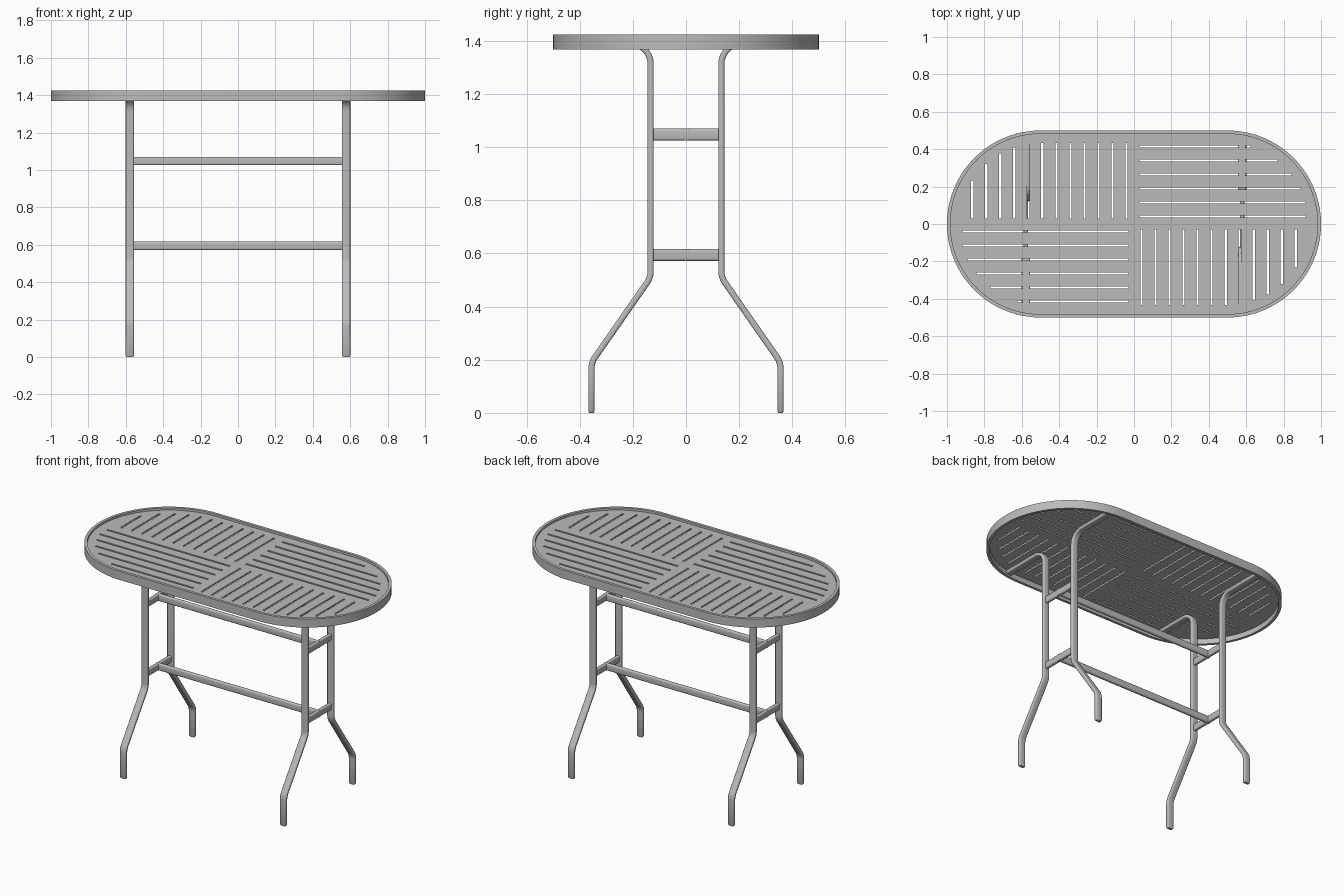
import bpy, bmesh
from math import pi, sin, cos, tan, sqrt
from mathutils import Vector

cube = bpy.data.objects.get("Cube")
if cube:
    bpy.data.objects.remove(cube, do_unlink=True)

grey = bpy.data.materials.new("grey_metal")
grey.use_nodes = True
grey.diffuse_color = (0.5, 0.5, 0.5, 1)
grey.node_tree.nodes["Principled BSDF"].inputs["Base Color"].default_value = (0.5, 0.5, 0.5, 1)


def finish(obj):
    """Clean the mesh, colour it and shade it smooth with sharp edges."""
    bm = bmesh.new()
    bm.from_mesh(obj.data)
    bmesh.ops.remove_doubles(bm, verts=bm.verts, dist=0.0001)
    bmesh.ops.recalc_face_normals(bm, faces=bm.faces)
    bm.to_mesh(obj.data)
    bm.free()
    obj.data.materials.clear()
    obj.data.materials.append(grey)
    bpy.ops.object.select_all(action='DESELECT')
    obj.select_set(True)
    bpy.context.view_layer.objects.active = obj
    bpy.ops.object.shade_smooth_by_angle(angle=pi / 5)


def plate(name, outlines, z0, z1):
    """Flat sheet: first outline is the edge, the others are holes."""
    curve = bpy.data.curves.new(name, 'CURVE')
    curve.dimensions = '2D'
    curve.fill_mode = 'BOTH'
    curve.extrude = (z1 - z0) / 2
    for pts in outlines:
        spline = curve.splines.new('POLY')
        spline.points.add(len(pts) - 1)
        for p, (x, y) in zip(spline.points, pts):
            p.co = (x, y, 0, 1)
        spline.use_cyclic_u = True
    helper = bpy.data.objects.new(name + "_curve", curve)
    bpy.context.collection.objects.link(helper)
    bpy.context.view_layer.update()
    mesh = bpy.data.meshes.new_from_object(
        helper.evaluated_get(bpy.context.evaluated_depsgraph_get()))
    bpy.data.objects.remove(helper, do_unlink=True)
    obj = bpy.data.objects.new(name, mesh)
    bpy.context.collection.objects.link(obj)
    for v in mesh.vertices:
        v.co.z += (z0 + z1) / 2
    finish(obj)


def stadium(r, steps=40):
    pts = []
    for side, start in ((0.5, -pi / 2), (-0.5, pi / 2)):
        for i in range(steps + 1):
            a = start + pi * i / steps
            pts.append((side + r * cos(a), r * sin(a)))
    return pts


def round_path(corners, radius, steps=8):
    """Replace the inner corners of a polyline by arcs."""
    pts = [corners[0]]
    for a, b, c in zip(corners, corners[1:], corners[2:]):
        u, v = (a - b).normalized(), (c - b).normalized()
        half = u.angle(v) / 2
        centre = b + (u + v).normalized() * radius / sin(half)
        start = (b + u * radius / tan(half) - centre).normalized()
        end = (b + v * radius / tan(half) - centre).normalized()
        for i in range(steps + 1):
            pts.append(centre + start.slerp(end, i / steps) * radius)
    return pts + [corners[-1]]


def tube(name, path, wide, foot=False):
    """Sweep a flat rounded bar section along a path."""
    w, t, r = 0.0225, 0.0115, 0.008
    section = []
    for sx, sy, q in ((1, 1, 0), (-1, 1, 1), (-1, -1, 2), (1, -1, 3)):
        for i in range(4):
            a = (q + i / 3) * pi / 2
            section.append((sx * (w - r) + r * cos(a), sy * (t - r) + r * sin(a)))
    scales = [1.0] * len(path)
    if foot:  # rounded tip
        up = (path[1] - path[0]).normalized()
        path = [path[0], path[0] + up * 0.008] + path[1:]
        scales = [0.75] + [1.0] * (len(path) - 1)
    bm = bmesh.new()
    rings = []
    for i, p in enumerate(path):
        tangent = (path[min(i + 1, len(path) - 1)] - path[max(i - 1, 0)]).normalized()
        thin = tangent.cross(wide)
        rings.append([bm.verts.new(p + (wide * a + thin * b) * scales[i]) for a, b in section])
    n = len(section)
    for lo, hi in zip(rings, rings[1:]):
        for k in range(n):
            bm.faces.new((lo[k], lo[(k + 1) % n], hi[(k + 1) % n], hi[k]))
    bm.faces.new(rings[0])
    bm.faces.new(rings[-1])
    mesh = bpy.data.meshes.new(name)
    bm.to_mesh(mesh)
    bm.free()
    obj = bpy.data.objects.new(name, mesh)
    bpy.context.collection.objects.link(obj)
    finish(obj)


def slot(x0, x1, y0, y1):
    return [(x0, y0), (x1, y0), (x1, y1), (x0, y1)]


# Slots: lengthwise in two opposite quarters, crosswise in the other two
R, HALF, STEP, GAP = 0.433, 0.006, 0.075, 0.03
slots = []
for s in (1, -1):
    for i in range(6):
        y = 0.04 + STEP * i
        end = min(0.917, 0.5 + sqrt(R * R - y * y))
        slots.append(slot(s * GAP, s * end, s * y - HALF, s * y + HALF))
    for i in range(12):
        x = 0.04 + STEP * i
        end = sqrt(R * R - max(0, x - 0.5) ** 2)
        slots.append(slot(-s * x - HALF, -s * x + HALF, s * GAP, s * end))

# Table top and its raised, hanging rim
plate("table_top", [stadium(0.484)] + slots, 1.402, 1.410)
plate("table_rim", [stadium(0.5), stadium(0.482)], 1.368, 1.424)

# Bent legs, each with an arm under the top
X, Y, Z = Vector((1, 0, 0)), Vector((0, 1, 0)), Vector((0, 0, 1))
LEG_X = 0.578
for sx, side in ((1, "left"), (-1, "right")):
    for sy, end in ((-1, "front"), (1, "back")):
        corners = [Vector((sx * LEG_X, sy * y, z)) for y, z in
                   ((0.356, 0), (0.356, 0.19), (0.133, 0.51), (0.133, 1.391), (0.482, 1.391))]
        tube(f"{end}_{side}_leg", round_path(corners, 0.078), X, foot=True)

# Cross bars between each pair of legs, and the long rails
for z, level in ((1.048, "upper"), (0.595, "lower")):
    for sx, side in ((1, "left"), (-1, "right")):
        c = X * sx * LEG_X + Z * z
        tube(f"{level}_{side}_cross_bar", [c - Y * 0.125, c + Y * 0.125], Z)
    tube(f"{level}_long_rail", [X * -0.588 + Z * z, X * 0.588 + Z * z], Z)
